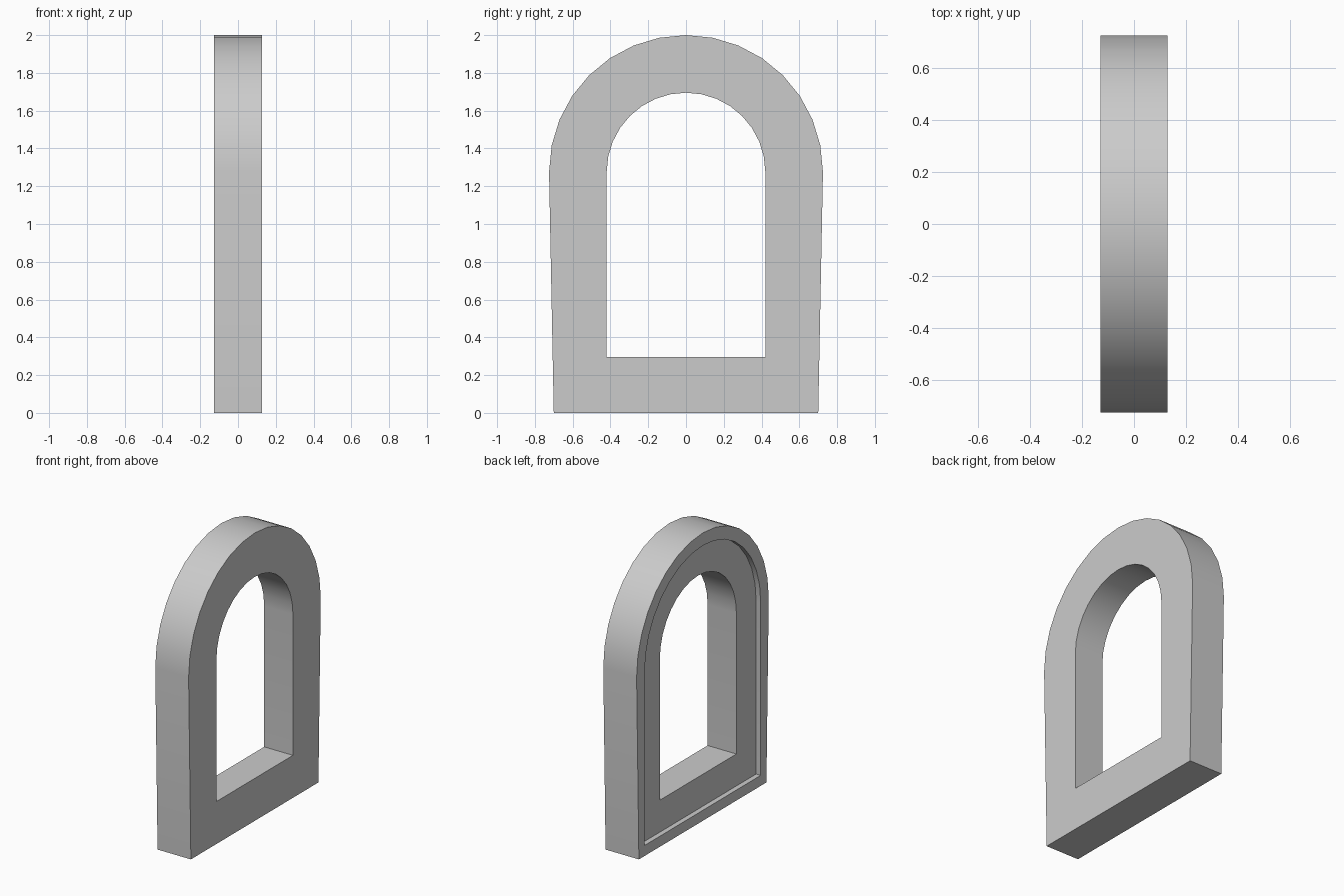
import bpy, bmesh, math

if "Cube" in bpy.data.objects:
    bpy.data.objects.remove(bpy.data.objects["Cube"])

SEGMENTS = 16        # sides of each half-round top
SPRING_Z = 1.275     # height where the arch begins
HALF_DEPTH = 0.128
RECESS = 0.035


def arch_loop(bm, x, radius, foot, bottom):
    """Closed arch outline in the YZ plane at the given x."""
    pts = [(-foot, bottom), (foot, bottom)]
    for i in range(SEGMENTS + 1):
        a = math.pi * i / SEGMENTS
        pts.append((radius * math.cos(a), SPRING_Z + radius * math.sin(a)))
    return [bm.verts.new((x, y, z)) for y, z in pts]


# Outlines: radius, half width at the foot, bottom height
outer = (0.725, 0.70, 0.0)
rim = (0.637, 0.637, 0.073)
opening = (0.42, 0.42, 0.295)

# Frame section: outer wall, rim, recess step, recess floor, opening, plain face
bm = bmesh.new()
section = [
    (HALF_DEPTH, outer), (-HALF_DEPTH, outer),
    (-HALF_DEPTH, rim), (-HALF_DEPTH + RECESS, rim),
    (-HALF_DEPTH + RECESS, opening), (HALF_DEPTH, opening),
]
loops = [arch_loop(bm, x, *shape) for x, shape in section]
for k, a in enumerate(loops):
    b = loops[(k + 1) % len(loops)]
    for i in range(len(a)):
        j = (i + 1) % len(a)
        bm.faces.new((a[i], a[j], b[j], b[i]))
bmesh.ops.recalc_face_normals(bm, faces=bm.faces)

mesh = bpy.data.meshes.new("arched_window_frame")
bm.to_mesh(mesh)
bm.free()
frame = bpy.data.objects.new("arched_window_frame", mesh)
bpy.context.collection.objects.link(frame)

# Smooth arch with crisp corners
bpy.context.view_layer.objects.active = frame
frame.select_set(True)
bpy.ops.object.shade_smooth_by_angle(angle=math.radians(30))
